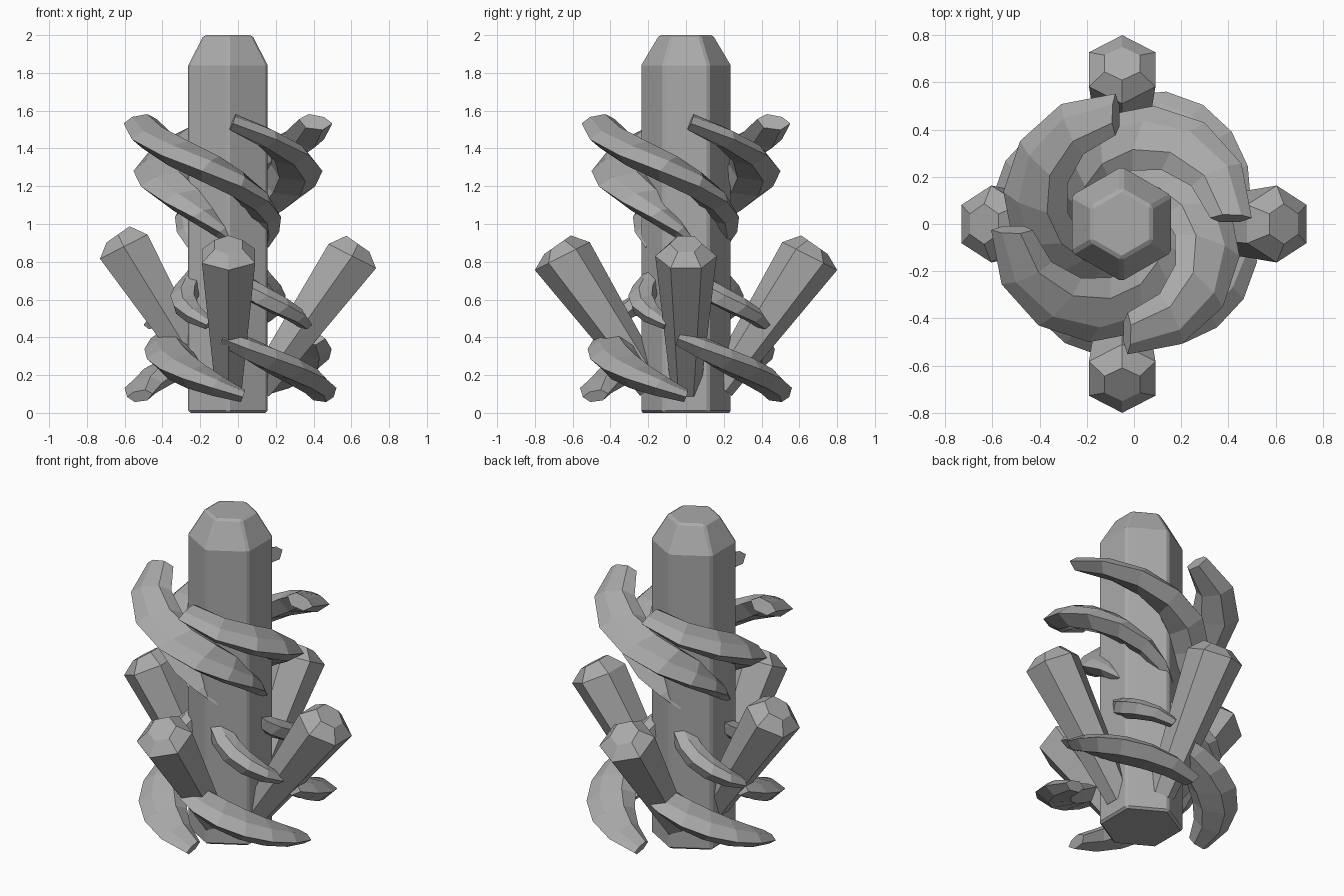
import bpy, bmesh, math
from mathutils import Vector, Matrix

old = bpy.data.objects.get("Cube")
if old:
    bpy.data.objects.remove(old, do_unlink=True)

stone = bpy.data.materials.new("grey_stone")
stone.use_nodes = True
grey = (0.4, 0.4, 0.4, 1)
stone.diffuse_color = grey
stone.node_tree.nodes["Principled BSDF"].inputs["Base Color"].default_value = grey

CENTRE = Vector((-0.053, 0, 0))


def loft(name, rings):
    """Skin a list of equal-length point rings and cap both ends."""
    bm = bmesh.new()
    loops = [[bm.verts.new(p) for p in ring] for ring in rings]
    n = len(loops[0])
    for a, b in zip(loops, loops[1:]):
        for i in range(n):
            j = (i + 1) % n
            bm.faces.new((a[i], a[j], b[j], b[i]))
    bm.faces.new(loops[0])
    bm.faces.new(loops[-1])
    bmesh.ops.recalc_face_normals(bm, faces=bm.faces)
    mesh = bpy.data.meshes.new(name)
    bm.to_mesh(mesh)
    bm.free()
    mesh.materials.append(stone)
    obj = bpy.data.objects.new(name, mesh)
    bpy.context.collection.objects.link(obj)
    return obj


def hexagon(centre, radius, lean=0, toward=Vector((1, 0, 0))):
    """Hexagon with corners on the y axis, leaning toward a direction."""
    axis = Vector((0, 0, 1)).cross(toward)
    turn = Matrix.Rotation(math.radians(lean), 3, axis)
    return [centre + turn @ Vector((radius * math.sin(k * math.pi / 3),
                                    radius * math.cos(k * math.pi / 3), 0))
            for k in range(6)]


# Central column with a chamfered top
column = loft("column", [hexagon(CENTRE + Vector((0, 0, z)), r)
                         for z, r in ((0, 0.243), (1.84, 0.243), (2, 0.148))])
bevel = column.modifiers.new("soft_edges", 'BEVEL')
bevel.width = 0.012
bevel.segments = 1


# Leaning crystals, widening toward a bevelled tip
def crystal(name, toward, side, base, shoulder, tip):
    d = Vector(toward)
    rings = []
    for (out, z), radius, lean in ((base, 0.08, 39), (shoulder, 0.163, 27), (tip, 0.086, 35)):
        rings.append(hexagon(Vector((side, 0, z)) + d * out, radius, lean, d))
    loft(name, rings)


crystal("front_crystal", (0, -1, 0), -0.05, (0.18, 0.14), (0.655, 0.83), (0.68, 0.89))
crystal("back_crystal", (0, 1, 0), -0.05, (0.18, 0.14), (0.655, 0.83), (0.68, 0.89))
crystal("left_crystal", (1, 0, 0), 0, (0.11, 0.13), (0.605, 0.83), (0.635, 0.895))
crystal("right_crystal", (-1, 0, 0), 0, (0.18, 0.19), (0.605, 0.88), (0.635, 0.945))


# Curved blades spiralling round the column
def blade(name, centre, turn, angles, radii, heights, width, thick, swell, steps):
    def mix(pair, t):
        return pair[0] + (pair[1] - pair[0]) * t

    def point(t):
        a = math.radians(turn + mix(angles, t))
        r = mix(radii, t * t * (3 - 2 * t))
        return centre + Vector((r * math.cos(a), r * math.sin(a), mix(heights, t))), a

    rings = []
    for s in range(steps + 1):
        t = s / steps
        p, a = point(t)
        out = Vector((math.cos(a), math.sin(a), 0))
        along = (point(t + 0.01)[0] - point(t - 0.01)[0]).normalized()
        up = along.cross(out).normalized()
        if up.z < 0:
            up.negate()
        size = math.sin(math.pi * mix(swell, t)) ** 0.8
        w, h = width * size, thick * size
        rings.append([p + out * u * w + up * v * h for u, v in
                      ((1, -0.2), (0.5, 0.7), (-0.4, 1.1), (-1, 0.4), (-0.6, -0.8), (0.4, -1.1))])
    loft(name, rings)


for k, side in enumerate(("front", "left", "back", "right")):
    turn = 90 * k
    blade(side + "_upper_blade", CENTRE, turn, (16, -177), (0.18, 0.465), (0.88, 1.54),
          0.145, 0.068, (0.07, 0.82), 8)
    blade(side + "_middle_blade", CENTRE, turn, (-95, -14), (0.14, 0.42), (0.79, 0.47),
          0.09, 0.06, (0.15, 0.88), 6)
    # Lower blades sit slightly off the column's axis
    low_centre = Vector((0, 0, 0)) if k % 2 else Vector((-0.04, -0.025, 0))
    blade(side + "_lower_blade", low_centre, turn, (-95, 3), (0.38, 0.48), (0.4, 0.09),
          0.14, 0.066, (0.18, 0.87), 6)
